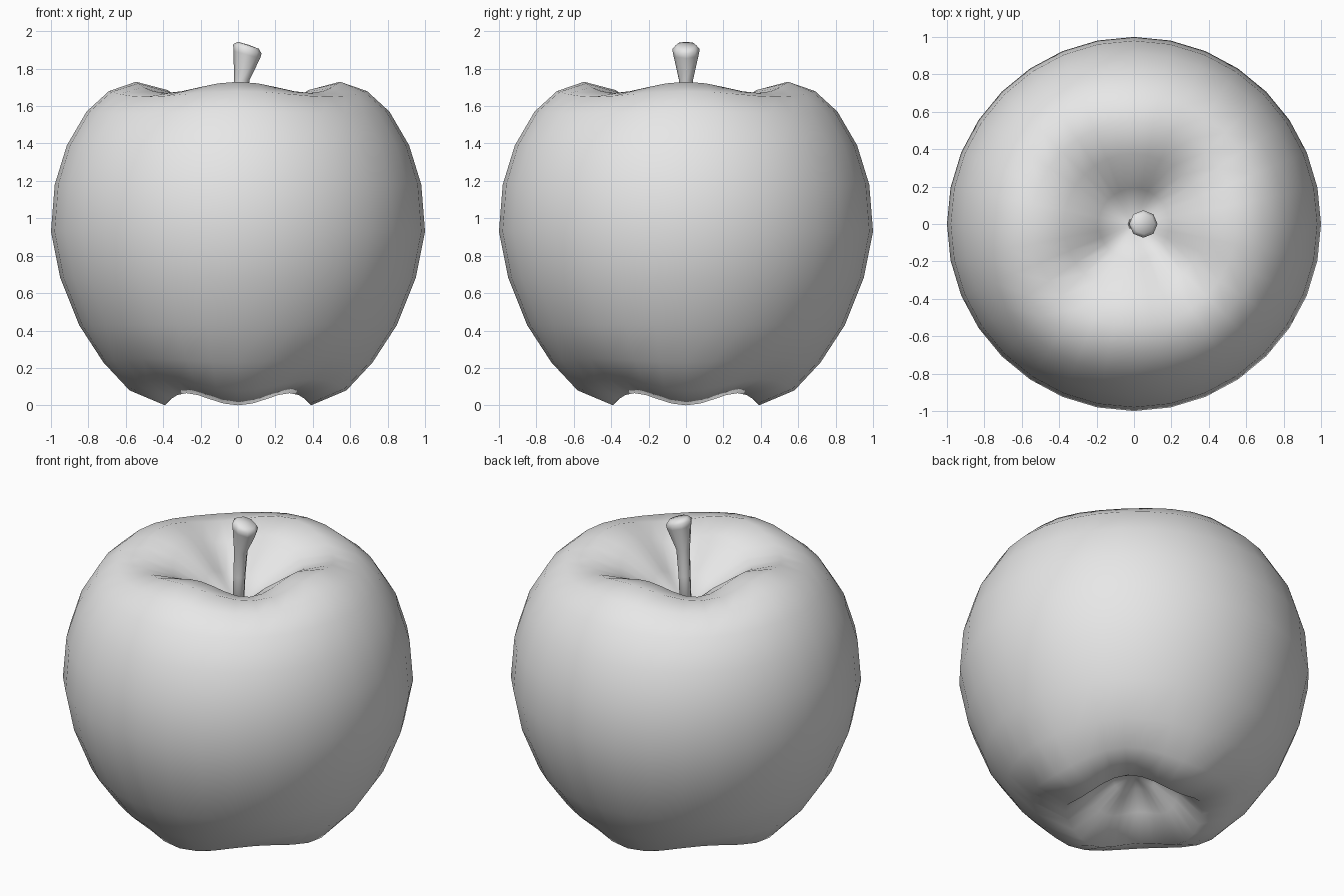
import bpy
import bmesh
from math import sin, cos, pi

cube = bpy.data.objects.get("Cube")
if cube:
    bpy.data.objects.remove(cube, do_unlink=True)

grey = bpy.data.materials.new("plain_grey")
grey.use_nodes = True
colour = (0.8, 0.8, 0.8, 1)
grey.diffuse_color = colour
for node in grey.node_tree.nodes:
    if node.type == 'BSDF_PRINCIPLED':
        node.inputs["Base Color"].default_value = colour


def lathe(name, rings, sides, point, caps):
    """Skin a stack of rings; caps are the pole points below and above."""
    bm = bmesh.new()
    loops = [[bm.verts.new(point(ring, 2 * pi * i / sides)) for i in range(sides)]
             for ring in rings]
    low, high = [bm.verts.new(c) for c in caps]
    for i in range(sides):
        j = (i + 1) % sides
        for a, b in zip(loops, loops[1:]):
            bm.faces.new((a[i], a[j], b[j], b[i]))
        bm.faces.new((low, loops[0][j], loops[0][i]))
        bm.faces.new((high, loops[-1][i], loops[-1][j]))
    for f in bm.faces:
        f.smooth = True
    bmesh.ops.recalc_face_normals(bm, faces=bm.faces[:])
    mesh = bpy.data.meshes.new(name)
    bm.to_mesh(mesh)
    bm.free()
    mesh.materials.append(grey)
    obj = bpy.data.objects.new(name, mesh)
    bpy.context.collection.objects.link(obj)
    return obj


# Fruit body: radius, height on the four lobes, height change in the valleys
body_rings = [
    (.12, .24, .03), (.25, .14, .05), (.39, 0, .065), (.58, .08, .06),
    (.72, .23, .02), (.85, .43, 0), (.95, .68, 0), (1, .93, 0),
    (.98, 1.18, 0), (.915, 1.39, 0), (.81, 1.57, -.01), (.69, 1.68, -.03),
    (.545, 1.73, -.06), (.375, 1.685, -.07), (.19, 1.55, -.05),
]


def body_point(ring, a):
    r, z, valley = ring
    return r * cos(a), r * sin(a), z + valley * (1 - cos(4 * a)) / 2


lathe("fruit_body", body_rings, 32, body_point, [(0, 0, .29), (0, 0, 1.38)])

# Stem: centre x, height, radius, tilt; flares toward a slanted tip
stem_rings = [
    (0, 1.36, .035, 0), (.01, 1.58, .036, 0), (.02, 1.74, .041, .05),
    (.047, 1.875, .074, .27), (.05, 1.905, .08, .32), (.055, 1.925, .06, .32),
]


def stem_point(ring, a):
    x, z, r, tilt = ring
    u = r * cos(a)
    return x + u * cos(tilt), .92 * r * sin(a), z - u * sin(tilt)


lathe("stem", stem_rings, 8, stem_point, [(0, 0, 1.34), (.056, 0, 1.928)])
